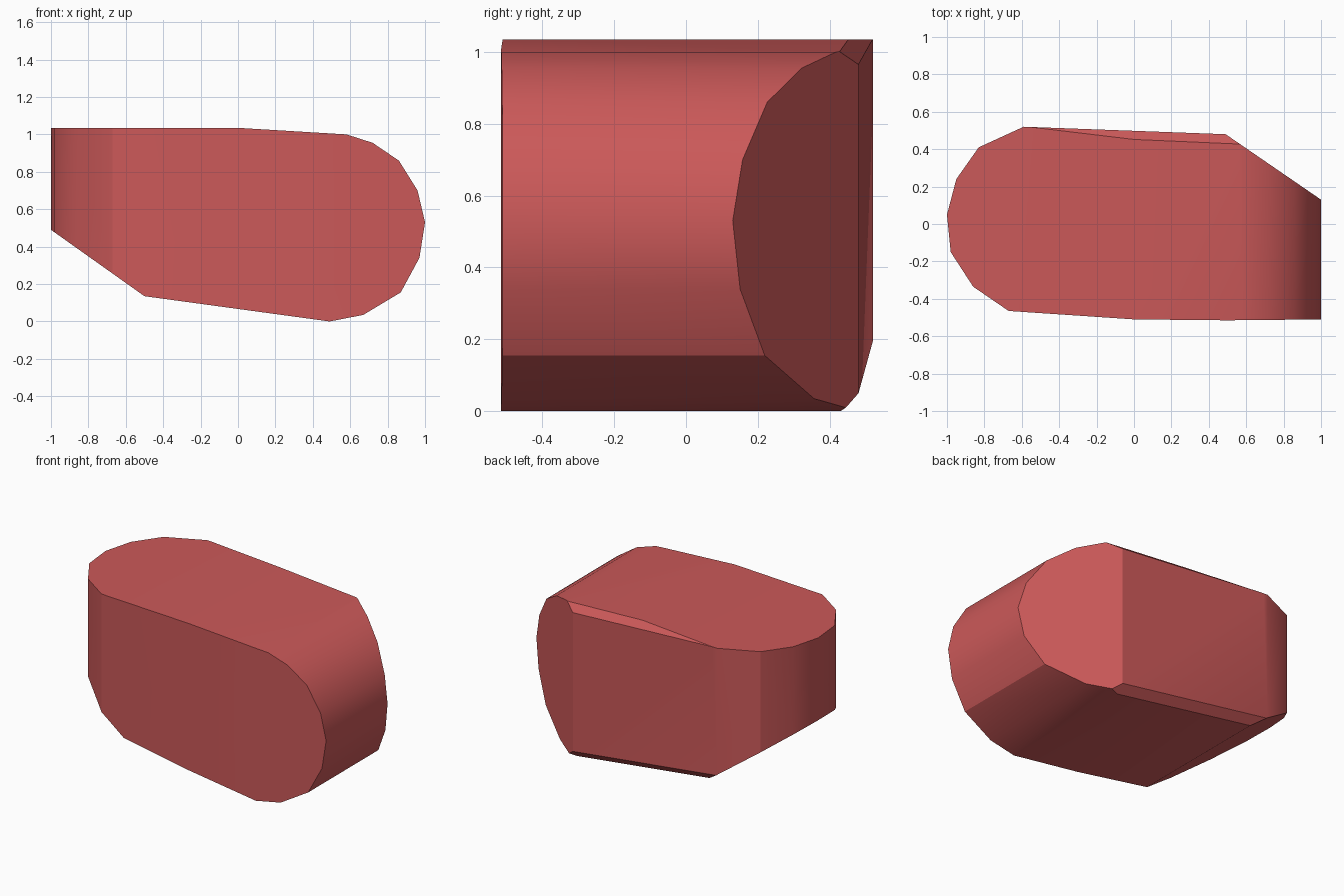
import bpy
import bmesh
import math
from mathutils import Vector

cube = bpy.data.objects.get("Cube")
if cube:
    bpy.data.objects.remove(cube, do_unlink=True)

# Side profile (x, z): rounded right end, sloped underside at the left end
SIDE = [(-1.1, 1.033), (0, 1.035), (0.58, 1.0), (0.72, 0.955), (0.86, 0.86),
        (0.96, 0.70), (1.0, 0.53), (0.97, 0.34), (0.87, 0.155), (0.67, 0.035),
        (0.49, 0.0), (-0.5, 0.135), (-1.1, 0.561)]
# Plan outline (x, y), clockwise: rounded left end, angled back right corner
PLAN = [(-1.0, 0.05), (-0.95, 0.24), (-0.83, 0.41), (-0.59, 0.52), (0.49, 0.48),
        (1.0, 0.13), (1.0, -0.51), (0.5, -0.515), (0, -0.51), (-0.67, -0.465),
        (-0.86, -0.335), (-0.98, -0.15)]


def trim(bm, point, normal):
    """Slice off everything beyond a plane and cap the opening."""
    cut = bmesh.ops.bisect_plane(
        bm, geom=bm.verts[:] + bm.edges[:] + bm.faces[:], dist=1e-5,
        plane_co=point, plane_no=normal, clear_outer=True)["geom_cut"]
    rim = [e for e in cut if isinstance(e, bmesh.types.BMEdge) and e.is_boundary]
    if len(rim) > 2:
        bmesh.ops.holes_fill(bm, edges=rim, sides=0)


# Block extruded from the side profile
bm = bmesh.new()
face = bm.faces.new([bm.verts.new((x, -0.6, z)) for x, z in SIDE])
walls = bmesh.ops.extrude_face_region(bm, geom=[face])["geom"]
bmesh.ops.translate(bm, vec=(0, 1.2, 0),
                    verts=[v for v in walls if isinstance(v, bmesh.types.BMVert)])
bmesh.ops.recalc_face_normals(bm, faces=bm.faces[:])

# Trim the block to the plan outline
for (x0, y0), (x1, y1) in zip(PLAN, PLAN[1:] + PLAN[:1]):
    if x0 == x1:
        continue
    trim(bm, Vector((x0, y0, 0)), Vector((y0 - y1, x1 - x0, 0)).normalized())

# Tapered chamfers along the top and bottom back edges
for a, b, c, up in [((-0.59, 0.52, 1.036), (0.49, 0.43, 1.006), (0.49, 0.48, 0.965), 1),
                    ((-0.59, 0.52, 0.195), (0.49, 0.43, 0.0), (0.49, 0.48, 0.05), -1)]:
    a, b, c = Vector(a), Vector(b), Vector(c)
    n = (b - a).cross(c - a).normalized()
    trim(bm, a, n if n.z * up > 0 else -n)

bmesh.ops.remove_doubles(bm, verts=bm.verts[:], dist=0.0005)
bmesh.ops.recalc_face_normals(bm, faces=bm.faces[:])
mesh = bpy.data.meshes.new("rounded_block")
bm.to_mesh(mesh)
bm.free()

block = bpy.data.objects.new("rounded_block", mesh)
bpy.context.collection.objects.link(block)

# Single red colour
red = bpy.data.materials.new("soft_red")
red.use_nodes = True
colour = (0.60, 0.10, 0.10, 1)
red.diffuse_color = colour
red.node_tree.nodes["Principled BSDF"].inputs["Base Color"].default_value = colour
mesh.materials.append(red)

bpy.ops.object.select_all(action='DESELECT')
block.select_set(True)
bpy.context.view_layer.objects.active = block
bpy.ops.object.shade_smooth_by_angle(angle=math.radians(30))
